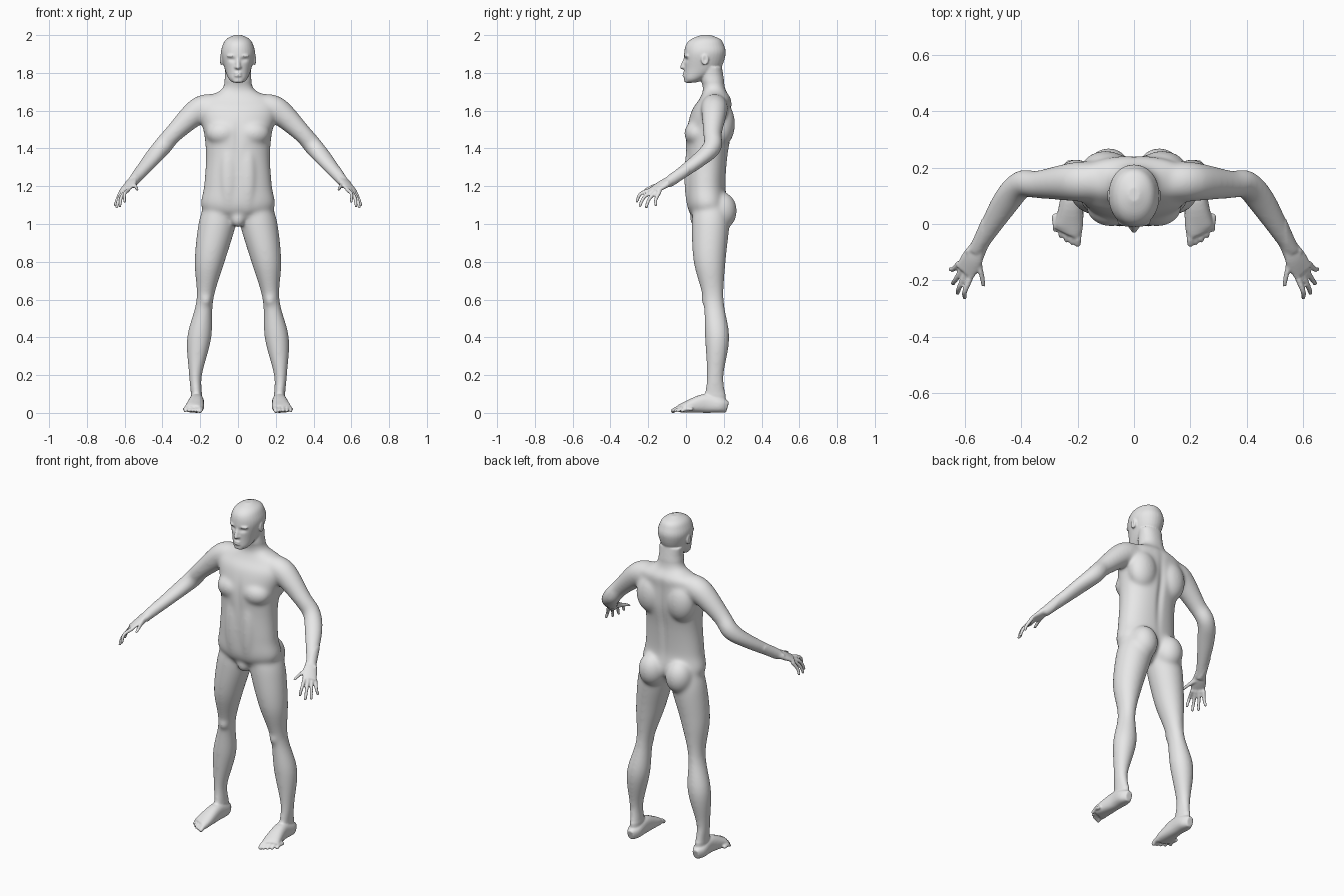
import bpy
import bmesh
import math
from mathutils import Matrix, Vector

if "Cube" in bpy.data.objects:
    bpy.data.objects.remove(bpy.data.objects["Cube"], do_unlink=True)

bm = bmesh.new()
UP = Vector((0, 0, 1))


def spline(stations, steps=5):
    """Smoothly resample equal-length number tuples."""
    result = []
    last = len(stations) - 1
    for i in range(last):
        before, start = stations[max(i - 1, 0)], stations[i]
        end, after = stations[i + 1], stations[min(i + 2, last)]
        for k in range(steps):
            t = k / steps
            blend = []
            for p, q, r, s in zip(before, start, end, after):
                leave, arrive, change = (r - p) / 2, (s - q) / 2, r - q
                square = 3 * change - 2 * leave - arrive
                cube = leave + arrive - 2 * change
                blend.append(q + t * (leave + t * (square + t * cube)))
            result.append(blend)
    result.append(list(stations[last]))
    return result


def loft(frames, mirrored, power, sides=32):
    """Closed skin through (centre, half axis, half axis) frames."""
    for side in ((1, -1) if mirrored else (1,)):
        rings = []
        for centre, u, v in frames:
            ring = []
            for k in range(sides):
                angle = math.tau * k / sides
                c, s = math.cos(angle), math.sin(angle)
                across = math.copysign(abs(c) ** (2 / power), c)
                along = math.copysign(abs(s) ** (2 / power), s)
                p = centre + u * across + v * along
                ring.append(bm.verts.new((p.x * side, p.y, p.z)))
            rings.append(ring)
        for low, high in zip(rings, rings[1:]):
            for k in range(sides):
                bm.faces.new((low[k - 1], low[k], high[k], high[k - 1]))
        bm.faces.new(rings[0])
        bm.faces.new(rings[-1])


def column(levels, power=2):
    """Upright mirrored form from (z, inner, outer, front, back) levels."""
    frames = []
    for z, inner, outer, front, back in spline(levels):
        centre = Vector(((inner + outer) / 2, (front + back) / 2, z))
        u = Vector(((outer - inner) / 2, 0, 0))
        v = Vector((0, (back - front) / 2, 0))
        frames.append((centre, u, v))
    loft(frames, inner != -outer, power)


def core(levels, power):
    """Upright central form from (z, half width, front, back) levels."""
    column([(z, -half, half, front, back) for z, half, front, back in levels], power)


def limb(stations, across=None, power=2):
    """Mirrored limb from (x, y, z, half width, half thickness) stations."""
    path = spline(stations)
    points = [Vector(station[:3]) for station in path]
    frames = []
    for i, point in enumerate(points):
        ahead = points[min(i + 1, len(points) - 1)] - points[max(i - 1, 0)]
        u = (across or ahead.cross(UP)).normalized()
        v = u.cross(ahead).normalized()
        wide, thick = path[i][3:]
        frames.append((point, u * wide, v * thick))
    loft(frames, True, power)


def blob(centre, radii):
    """Ellipsoid, mirrored when it is off the middle."""
    x, y, z = centre
    for side in ((1, -1) if x else (1,)):
        place = Matrix.Translation((x * side, y, z))
        bmesh.ops.create_icosphere(bm, subdivisions=3, radius=1,
                                   matrix=place @ Matrix.Diagonal((*radii, 1)))


def digit(points, radius):
    """Finger or toe that narrows slightly and has rounded ends."""
    stations = []
    for i, point in enumerate(points):
        r = radius * (1 - i / 8)
        stations.append((*point, r, r))
        blob(point, (r, r, r))
    limb(stations)


# Torso and neck
core([(1, .06, .07, .16), (1.08, .19, .01, .22), (1.2, .18, 0, .21),
      (1.35, .17, 0, .22), (1.48, .18, 0, .24), (1.6, .21, .03, .24),
      (1.66, .19, .07, .24), (1.71, .09, .09, .21), (1.77, .07, .08, .2),
      (1.83, .07, .09, .19)], power=2.2)

# Muscle masses
blob((.09, .19, 1.07), (.08, .08, .1))      # buttock
blob((.08, .06, 1.48), (.09, .07, .07))     # chest
blob((.1, .19, 1.53), (.09, .07, .12))      # shoulder blade
blob((.21, .15, 1.6), (.07, .07, .07))      # shoulder cap
blob((.05, .03, 1.25), (.05, .04, .2))      # belly
blob((0, .06, 1.03), (.04, .04, .05))       # groin
blob((.17, .11, .6), (.03, .03, .04))       # kneecap

# Legs
column([(1.1, .01, .18, .04, .22), (1, .01, .21, .03, .23),
        (.8, .07, .23, .04, .21), (.6, .13, .22, .09, .2),
        (.4, .14, .27, .1, .23), (.2, .19, .26, .11, .2),
        (.1, .19, .25, .1, .21), (.03, .19, .25, .12, .21)])

# Feet and toes
limb([(.22, .22, .03, .02, .03), (.22, .18, .04, .04, .04),
      (.22, .1, .05, .04, .05), (.23, 0, .03, .05, .03),
      (.24, -.03, .02, .05, .02)], power=2.4)
for i in range(5):
    x, tip = .2 + .02 * i, .003 * i * i - .07
    digit([(x, tip + .05, .02), (x, tip + .02, .02), (x, tip, .01)],
          .011 if i else .016)

# Arms
limb([(.13, .15, 1.62, .07, .07), (.21, .15, 1.6, .07, .07),
      (.34, .14, 1.48, .05, .05), (.4, .14, 1.41, .05, .05),
      (.46, .07, 1.34, .05, .04), (.55, -.08, 1.23, .03, .03),
      (.56, -.1, 1.22, .04, .02)])

# Palms and thumbs
limb([(.54, -.07, 1.24, .03, .02), (.57, -.12, 1.21, .04, .02),
      (.6, -.17, 1.18, .04, .01)], across=Vector((-4, -3, 1)))
digit([(.56, -.11, 1.21), (.54, -.17, 1.2), (.53, -.22, 1.18)], .014)

# Fingers, fanned from index to little, longest in the middle
index = [Vector(p) for p in ((.58, -.19, 1.18), (.6, -.24, 1.16), (.6, -.26, 1.12))]
little = [Vector(p) for p in ((.62, -.14, 1.17), (.64, -.16, 1.13), (.65, -.16, 1.1))]
reach = Vector((.01, -.02, -.02))
for i in range(4):
    t = i / 3
    extra = reach * math.sin(math.pi * t)
    digit([a.lerp(b, t) + extra * joint / 2
           for joint, (a, b) in enumerate(zip(index, little))], .011)

# Head
core([(1.75, .03, 0, .06), (1.77, .05, -.01, .1), (1.82, .07, -.01, .18),
      (1.9, .09, -.01, .21), (1.95, .08, 0, .2), (1.98, .06, .03, .18),
      (2, .02, .08, .13)], power=2.1)

# Face and ears
for i in range(5):
    blob((0, -.004 * (i + 1), 1.87 - .01 * i), (.012, .012, .012))   # nose
for z in (1.785, 1.797):
    blob((0, -.01, z), (.02, .01, .006))    # lip
blob((.01, -.01, 1.83), (.01, .01, .01))    # nostril
blob((0, .01, 1.76), (.03, .02, .02))       # chin
blob((.03, .01, 1.89), (.03, .02, .01))     # brow
blob((.09, .1, 1.87), (.01, .02, .03))      # ear

# Fuse every part into one skin
bmesh.ops.recalc_face_normals(bm, faces=bm.faces[:])
mesh = bpy.data.meshes.new("body")
bm.to_mesh(mesh)
bm.free()
body = bpy.data.objects.new("body", mesh)
bpy.context.collection.objects.link(body)
bpy.context.view_layer.objects.active = body
body.select_set(True)
fuse = body.modifiers.new("fuse", 'REMESH')
fuse.mode = 'VOXEL'
fuse.voxel_size = .005
bpy.ops.object.modifier_apply(modifier=fuse.name)


def relax(verts, rounds):
    for _ in range(rounds):
        bmesh.ops.smooth_vert(bm, verts=verts, factor=.5, use_axis_x=True,
                              use_axis_y=True, use_axis_z=True)


# Blend the broad forms, keeping head, hands and feet crisp
bm = bmesh.new()
bm.from_mesh(body.data)
relax([v for v in bm.verts if .1 < v.co.z < 1.75 and abs(v.co.x) < .54], 40)


def hollow(centre, reach, push):
    """Press a soft dent into both sides of the skin."""
    for v in bm.verts:
        side = math.copysign(1, v.co.x)
        point = (abs(v.co.x), v.co.y, v.co.z)
        distance = sum(((a - b) / r) ** 2 for a, b, r in zip(point, centre, reach))
        if distance < 9:
            x, y, z = push
            v.co += Vector((x * side, y, z)) * math.exp(-distance)


hollow((.03, 0, 1.87), (.02, .03, .01), (0, .01, 0))        # eye socket
hollow((.1, .1, 1.87), (.01, .01, .02), (-.01, 0, 0))       # ear
hollow((0, -.02, 1.791), (.02, .03, .003), (0, .004, 0))    # mouth
hollow((0, .24, 1.4), (.02, .06, .2), (0, -.01, 0))         # spine
hollow((0, 0, 1.46), (.02, .05, .08), (0, .006, 0))         # breastbone
relax(bm.verts[:], 3)

# Flat soles
for v in bm.verts:
    v.co.z = max(v.co.z, 0)
bm.to_mesh(body.data)
bm.free()
body.data.shade_smooth()

# Plain grey skin
shade = .8
colour = (shade, shade, shade, 1)
grey = bpy.data.materials.new("plain_grey")
grey.use_nodes = True
grey.diffuse_color = colour
grey.node_tree.nodes["Principled BSDF"].inputs["Base Color"].default_value = colour
body.data.materials.clear()
body.data.materials.append(grey)
